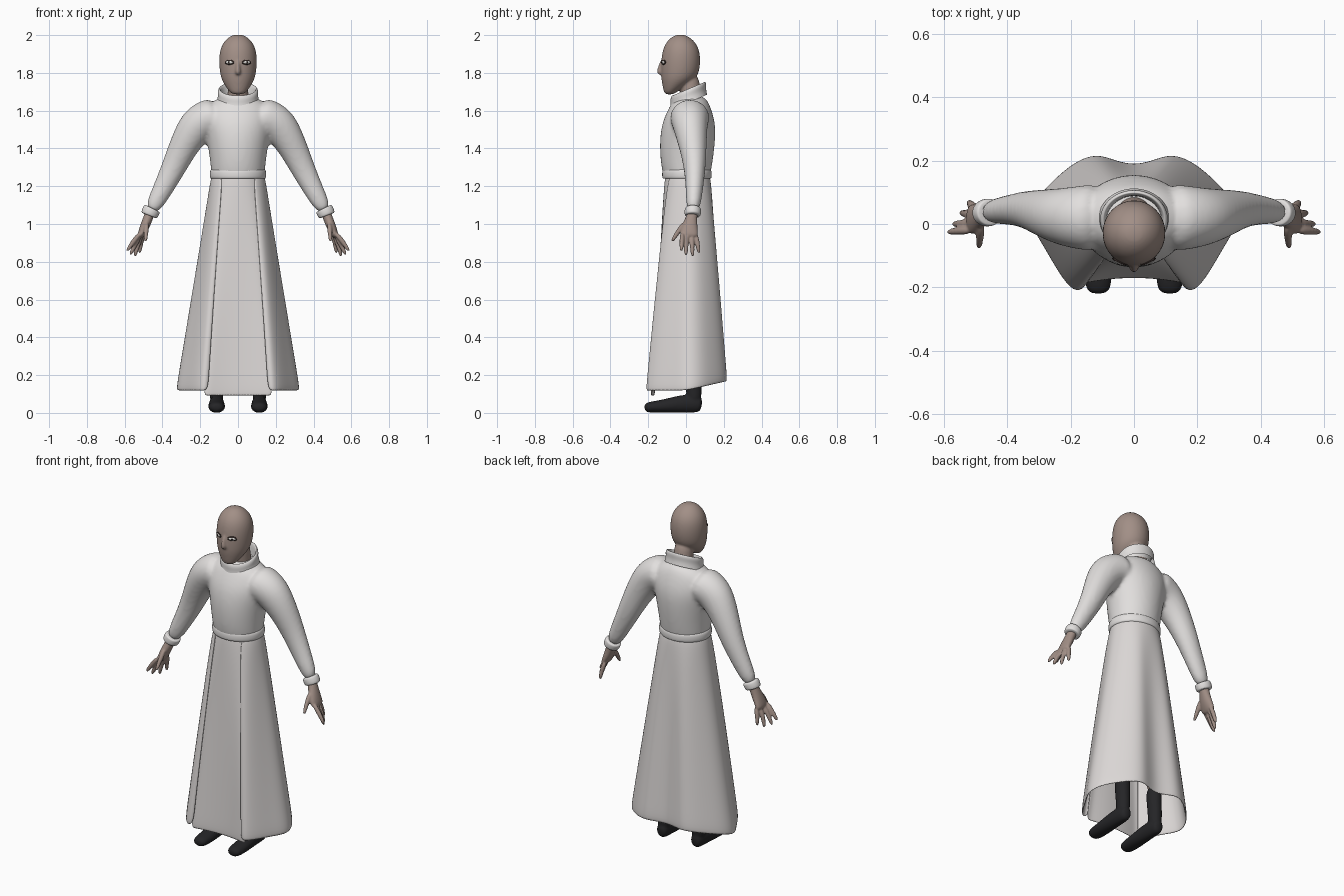
import bpy, bmesh
from math import sin, cos, pi, radians
from mathutils import Vector, Matrix

if "Cube" in bpy.data.objects:
    bpy.data.objects.remove(bpy.data.objects["Cube"])


def material(name, r, g, b):
    m = bpy.data.materials.new(name)
    m.use_nodes = True
    m.diffuse_color = (r, g, b, 1)
    node = m.node_tree.nodes["Principled BSDF"]
    node.inputs["Base Color"].default_value = (r, g, b, 1)
    node.inputs["Roughness"].default_value = 0.8
    return m


cloth = material("white cloth", 0.76, 0.74, 0.73)
skirt_cloth = material("warm white cloth", 0.71, 0.68, 0.67)
skin = material("skin", 0.36, 0.275, 0.24)
leather = material("black leather", 0.018, 0.018, 0.02)
eye_white = material("eye white", 0.75, 0.75, 0.72)
dark = material("dark lash", 0.03, 0.02, 0.018)


def finish(name, bm, mat, voxel=0, thick=0, mirror=False, levels=2):
    """Turn a bmesh into a smooth object with its modifiers."""
    mesh = bpy.data.meshes.new(name)
    bm.to_mesh(mesh)
    bm.free()
    for p in mesh.polygons:
        p.use_smooth = True
    mesh.materials.append(mat)
    ob = bpy.data.objects.new(name, mesh)
    bpy.context.collection.objects.link(ob)
    if mirror:
        ob.modifiers.new("mirror", "MIRROR")
    if thick:
        s = ob.modifiers.new("thickness", "SOLIDIFY")
        s.thickness, s.offset = thick, -1
    if levels:
        s = ob.modifiers.new("subdivision", "SUBSURF")
        s.levels = s.render_levels = levels
    if voxel:
        r = ob.modifiers.new("blend", "REMESH")
        r.mode, r.voxel_size, r.use_smooth_shade = "VOXEL", voxel, True
        s = ob.modifiers.new("soften", "SMOOTH")
        s.factor, s.iterations = 0.5, 5
    return ob


def skin_rows(bm, rows, closed=True, caps=False):
    """Bridge successive rows of points with quads."""
    vs = [[bm.verts.new(p) for p in row] for row in rows]
    n = len(vs[0])
    for a, b in zip(vs, vs[1:]):
        for j in range(n if closed else n - 1):
            k = (j + 1) % n
            bm.faces.new((a[j], b[j], b[k], a[k]))
    if caps:
        bm.faces.new(vs[0])
        bm.faces.new(vs[-1][::-1])


def tube(bm, pts, guide=(0, 1, 0), flat=False, sides=16):
    """Loft ellipses (x, y, z, radius across, radius along guide)."""
    rows = []
    for i, (x, y, z, ru, rv) in enumerate(pts):
        a, b = pts[max(i - 1, 0)], pts[min(i + 1, len(pts) - 1)]
        t = Vector((0, 0, 1)) if flat else (Vector(b[:3]) - Vector(a[:3])).normalized()
        g = Vector(guide)
        v = (g - t * g.dot(t)).normalized()
        u = v.cross(t)
        rows.append([Vector((x, y, z)) + u * ru * cos(k * 2 * pi / sides)
                     + v * rv * sin(k * 2 * pi / sides) for k in range(sides)])
    skin_rows(bm, rows, caps=True)
    bmesh.ops.recalc_face_normals(bm, faces=bm.faces)


def stack(bm, levels):
    """Loft level rings given as (z, half width, front y, back y)."""
    tube(bm, [(0, (f + b) / 2, z, w, (b - f) / 2) for z, w, f, b in levels], flat=True)


# Coat top: torso blended with both sleeves
bm = bmesh.new()
stack(bm, [(1.21, .125, -.10, .11), (1.25, .143, -.122, .13), (1.32, .149, -.137, .143),
           (1.42, .163, -.143, .156), (1.5, .18, -.136, .16), (1.56, .19, -.12, .152),
           (1.62, .175, -.09, .132), (1.655, .13, -.07, .115), (1.68, .07, -.03, .09)])
for s in (1, -1):
    tube(bm, [(s * x, y, z, a, b) for x, y, z, a, b in (
        (.10, .02, 1.575, .10, .11), (.16, .02, 1.56, .105, .105), (.22, .022, 1.525, .102, .094),
        (.285, .035, 1.42, .08, .076), (.335, .047, 1.31, .068, .06),
        (.40, .045, 1.18, .054, .046), (.465, .036, 1.06, .041, .037))])
finish("coat_top", bm, cloth, voxel=.011)

# Waistband, collar and cuffs
bm = bmesh.new()
profile = [(.96, 1.24), (1, 1.243), (1.01, 1.262), (1, 1.282), (.96, 1.288)]
ring = [k * 2 * pi / 32 for k in range(32)]
skin_rows(bm, [[(.149 * f * cos(a), .005 + .131 * f * sin(a), z) for a in ring]
               for f, z in reversed(profile)])
finish("waistband", bm, cloth, levels=1)

bm = bmesh.new()
profile = [(.86, -.03), (.89, .025), (.96, .04), (1.04, .035), (1.09, .02), (1.06, -.005), (1.14, -.035)]
skin_rows(bm, [[(.1 * f * cos(a), .0125 + .088 * f * sin(a), 1.678 + h + .037 * f * sin(a))
                for a in ring] for f, h in profile])
finish("collar", bm, cloth)

bm = bmesh.new()
tube(bm, [(.453, .037, 1.084, .041, .038), (.455, .037, 1.08, .047, .044),
          (.463, .036, 1.064, .048, .045), (.471, .035, 1.047, .046, .043),
          (.472, .035, 1.044, .038, .035)])
finish("cuffs", bm, cloth, mirror=True)


# Skirt: each half runs from the front edge round to the back
def skirt_part(name, hem, first, last, inset, drop, back_rise, thick):
    rows = []
    steps = 10
    for i in range(steps + 1):
        t = i / steps
        row = []
        for j, (hx, hy) in enumerate(hem):
            a = radians(first + (last - first) * j / (len(hem) - 1))
            wx, wy = (.142 - inset) * sin(a), .005 - (.124 - inset) * cos(a)
            z = 1.262 + (drop + back_rise * max(hy, 0) - 1.262) * t
            row.append((wx + (hx - wx) * t, wy + (hy - wy) * t ** .82, z))
        rows.append(row)
    bm = bmesh.new()
    skin_rows(bm, rows, closed=False)
    return finish(name, bm, skirt_cloth, thick=thick, mirror=True)


skirt_part("skirt", [(.155, -.203), (.19, -.223), (.24, -.16), (.29, -.07), (.336, .0),
                     (.32, .075), (.26, .14), (.19, .2), (.12, .227), (.06, .203), (0, .188)],
           37, 180, 0, .115, .22, .013)
skirt_part("front_panel", [(0, -.172), (.06, -.174), (.12, -.182), (.16, -.19), (.185, -.185)],
           0, 46, .008, .088, 0, .008)

# Head with nose and neck
bm = bmesh.new()
stack(bm, [(1.685, .03, -.112, -.065), (1.705, .05, -.119, -.04), (1.735, .072, -.126, .01),
           (1.77, .091, -.133, .055), (1.81, .099, -.135, .073), (1.865, .103, -.134, .079),
           (1.92, .098, -.126, .073), (1.96, .08, -.108, .053), (1.988, .052, -.08, .022),
           (2.003, .022, -.05, -.01)])
tube(bm, [(0, .04, 1.6, .06, .06), (0, .025, 1.7, .055, .055), (0, .01, 1.8, .055, .055)])
tube(bm, [(0, -.124, 1.87, .009, .012), (0, -.133, 1.835, .011, .014),
          (0, -.139, 1.807, .017, .02), (0, -.132, 1.79, .014, .013)], sides=8)
finish("head", bm, skin, voxel=.006)


# Eyes: lash rim, white and iris as thin nested lenses
def lens(name, mat, width, height, depth):
    bm = bmesh.new()
    for s in (1, -1):
        place = (Matrix.Translation((s * .045, -.119, 1.856))
                 @ Matrix.Rotation(s * radians(25), 4, "Z")
                 @ Matrix.Diagonal((width, depth, height, 1)))
        bmesh.ops.create_uvsphere(bm, u_segments=20, v_segments=12, radius=1, matrix=place)
    finish(name, bm, mat, levels=0)


lens("eye_rims", dark, .027, .0135, .006)
lens("eye_whites", eye_white, .022, .009, .0085)
lens("irises", dark, .0075, .0075, .0105)

# Hands
bm = bmesh.new()
tube(bm, [(.458, .036, 1.08, .026, .028), (.475, .03, 1.035, .026, .03), (.492, .02, .99, .026, .042),
          (.51, .015, .95, .021, .05), (.52, .015, .928, .014, .045)])
fingers = [[(.515, -.02, .955), (.56, -.022, .90), (.59, -.026, .853)],
           [(.515, .003, .945), (.55, .0, .88), (.573, .0, .832)],
           [(.508, .03, .945), (.535, .032, .88), (.546, .037, .824)],
           [(.50, .05, .95), (.517, .062, .89), (.521, .07, .842)],
           [(.483, -.005, 1.01), (.487, -.045, .955), (.49, -.078, .903)]]
for path in fingers:
    tube(bm, [(*p, r, r) for p, r in zip(path, (.015, .0135, .0095))], sides=10)
finish("hands", bm, skin, voxel=.005, mirror=True)

# Legs and boots
bm = bmesh.new()
tube(bm, [(.112, .035, .25, .036, .04), (.11, .03, .45, .05, .054), (.1, .01, .65, .05, .055),
          (.09, .005, 1.0, .068, .075)])
finish("legs", bm, skin, mirror=True)

bm = bmesh.new()
tube(bm, [(.113, y, z, a, b) for y, z, a, b in (
    (.085, .042, .034, .026), (.06, .046, .046, .036), (.0, .05, .05, .04), (-.06, .043, .044, .043),
    (-.13, .034, .035, .046), (-.19, .03, .03, .044), (-.222, .028, .022, .032))], guide=(1, 0, 0))
tube(bm, [(.113, .042, .04, .038, .04), (.113, .042, .12, .036, .042),
          (.113, .037, .2, .04, .044), (.112, .033, .31, .044, .048)])
finish("boots", bm, leather, voxel=.007, mirror=True)
